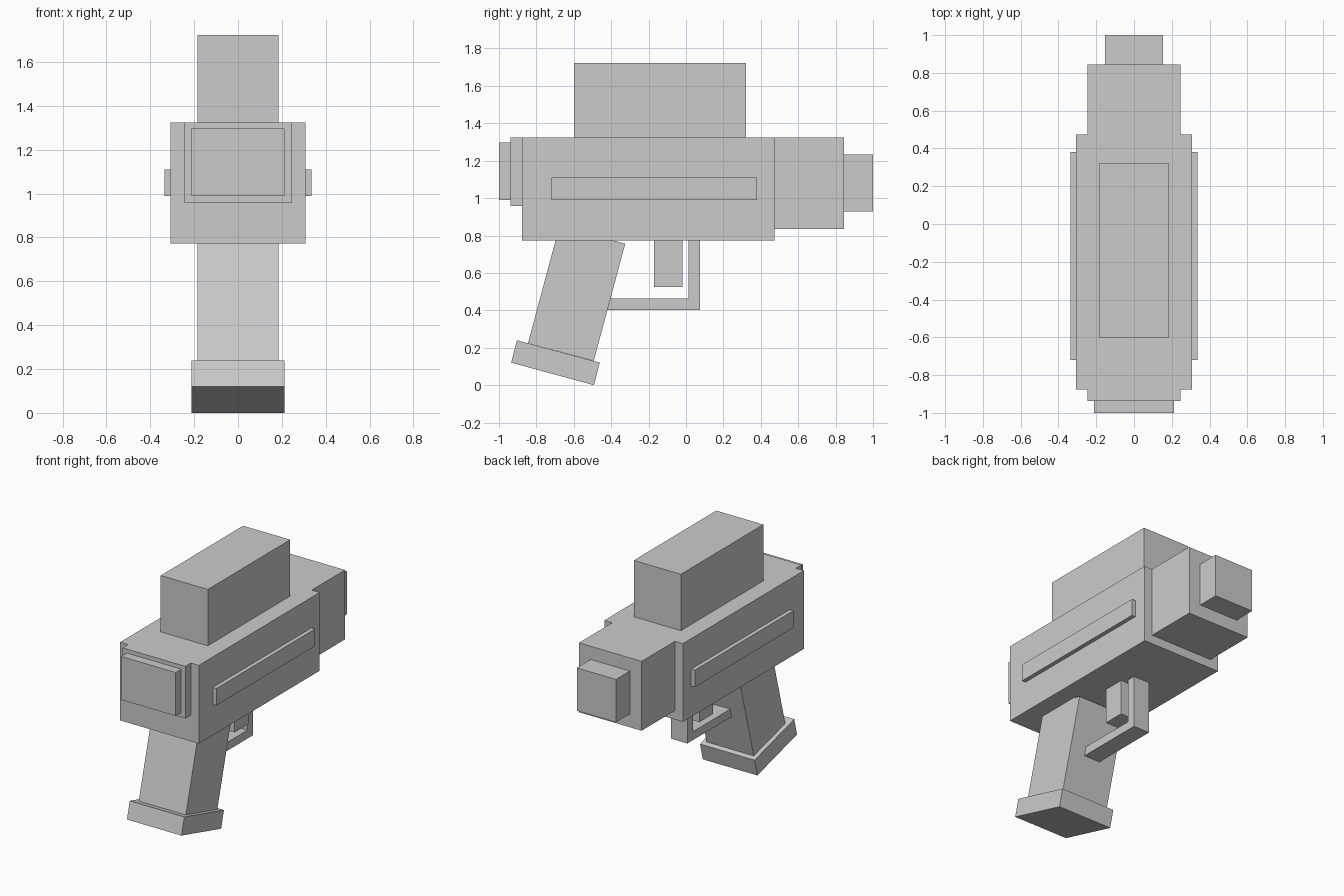
import bpy, bmesh

if "Cube" in bpy.data.objects:
    bpy.data.objects.remove(bpy.data.objects["Cube"])


def prism(name, half_width, profile, x=0.0):
    """Extrude a (y, z) side profile symmetrically along x."""
    bm = bmesh.new()
    face = bm.faces.new([bm.verts.new((x - half_width, y, z)) for y, z in profile])
    out = bmesh.ops.extrude_face_region(bm, geom=[face])
    verts = [v for v in out["geom"] if isinstance(v, bmesh.types.BMVert)]
    bmesh.ops.translate(bm, verts=verts, vec=(2 * half_width, 0, 0))
    bmesh.ops.recalc_face_normals(bm, faces=bm.faces)
    mesh = bpy.data.meshes.new(name)
    bm.to_mesh(mesh)
    bm.free()
    obj = bpy.data.objects.new(name, mesh)
    bpy.context.collection.objects.link(obj)
    return obj


def box(name, half_width, y0, y1, z0, z1, x=0.0):
    return prism(name, half_width, [(y0, z0), (y1, z0), (y1, z1), (y0, z1)], x)


# Main housing, barrel and rear plates
box("body", 0.307, -0.876, 0.473, 0.772, 1.325)
box("barrel_shroud", 0.245, 0.473, 0.845, 0.835, 1.325)
box("muzzle", 0.153, 0.845, 1.0, 0.929, 1.232)
box("rear_plate", 0.245, -0.938, -0.876, 0.958, 1.325)
box("rear_cap", 0.213, -1.0, -0.938, 0.99, 1.297)

# Sight block on top
box("top_sight", 0.184, -0.6, 0.32, 1.325, 1.723)

# Side rails, mirrored
rail = box("side_rail", 0.015, -0.72, 0.38, 0.99, 1.11, x=0.321)
rail.modifiers.new("mirror", "MIRROR")

# Slanted grip and its foot
prism("grip", 0.184, [(-0.845, 0.224), (-0.493, 0.13), (-0.325, 0.756), (-0.677, 0.85)])
prism("grip_foot", 0.213, [(-0.935, 0.12), (-0.492, 0.0), (-0.461, 0.12), (-0.904, 0.24)])

# Trigger and L-shaped guard
box("trigger", 0.093, -0.171, -0.018, 0.525, 0.772)
prism("trigger_guard", 0.063, [(-0.42, 0.402), (0.075, 0.402), (0.075, 0.772),
                               (0.014, 0.772), (0.014, 0.462), (-0.42, 0.462)])
